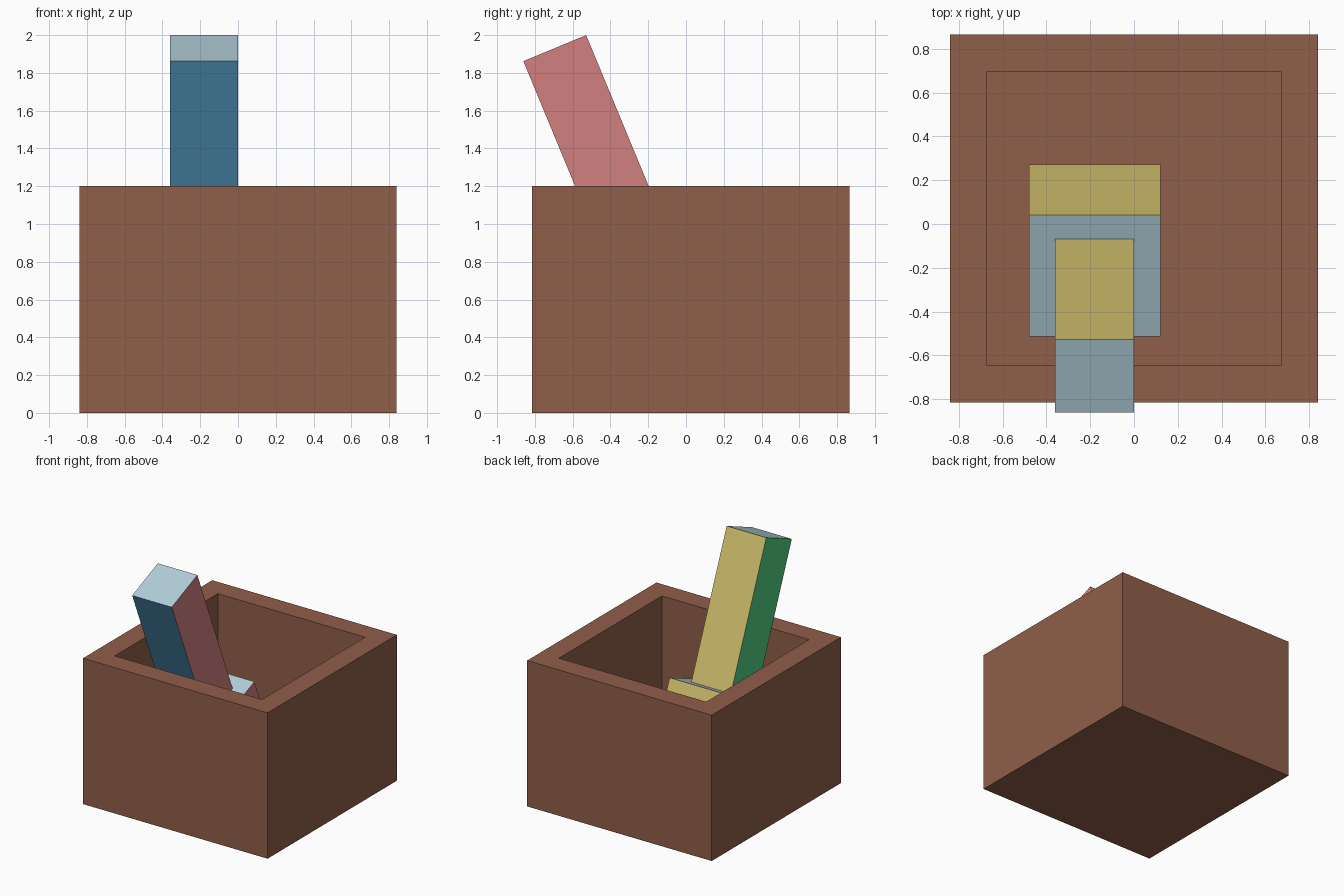
import bpy, bmesh, math
from mathutils import Matrix, Vector

cube = bpy.data.objects.get("Cube")
if cube:
    bpy.data.objects.remove(cube, do_unlink=True)


def linear(c):
    c /= 255
    return c / 12.92 if c <= 0.04045 else ((c + 0.055) / 1.055) ** 2.4


def material(name, *rgb):
    colour = [linear(c) for c in rgb] + [1]
    m = bpy.data.materials.new(name)
    m.use_nodes = True
    m.diffuse_color = colour
    m.node_tree.nodes["Principled BSDF"].inputs["Base Color"].default_value = colour
    return m


brown = material("clay brown", 144, 94, 74)
pale = material("pale blue", 178, 206, 216)
blue = material("blue", 80, 144, 183)
yellow = material("yellow", 208, 191, 108)
pink = material("pink", 210, 128, 128)
green = material("green", 80, 208, 130)


def add_box(bm, width, depth, height):
    """Box standing on the local origin."""
    bmesh.ops.create_cube(bm, size=1, matrix=Matrix.Translation((0, 0, height / 2))
                          @ Matrix.Diagonal((width, depth, height, 1)))
    bm.normal_update()


def finish(bm, name, materials, matrix):
    mesh = bpy.data.meshes.new(name)
    bm.to_mesh(mesh)
    bm.free()
    for m in materials:
        mesh.materials.append(m)
    obj = bpy.data.objects.new(name, mesh)
    obj.matrix_world = matrix
    bpy.context.collection.objects.link(obj)


# Square bowl: inset the top face and push it down to the floor
WALL, HEIGHT = 0.24, 1.2
bm = bmesh.new()
add_box(bm, 1.68, 1.68, HEIGHT)
top = max(bm.faces, key=lambda f: f.calc_center_median().z)
bmesh.ops.inset_region(bm, faces=[top], thickness=WALL)
well = bmesh.ops.extrude_discrete_faces(bm, faces=[top])["faces"][0]
bmesh.ops.translate(bm, verts=well.verts, vec=(0, 0, WALL - HEIGHT))
finish(bm, "bowl", [brown], Matrix.Translation((0, 0.025, 0)))

# Leaning pestle: a cube head with a long square handle, coloured by side
SIDES = [(Vector((0, 0, 1)), pale), (Vector((0, -1, 0)), blue), (Vector((0, 1, 0)), yellow),
         (Vector((1, 0, 0)), pink), (Vector((-1, 0, 0)), green)]
lean = Matrix.Translation((-0.18, -0.006, 0.268)) @ Matrix.Rotation(math.radians(22.5), 4, "X")


def pestle_part(name, side, height, base):
    bm = bmesh.new()
    add_box(bm, side, side, height)
    for f in bm.faces:
        f.material_index = max(range(len(SIDES)), key=lambda i: f.normal.dot(SIDES[i][0]))
    finish(bm, name, [m for _, m in SIDES], lean @ Matrix.Translation((0, 0, base)))


pestle_part("pestle_head", 0.6, 0.6, 0)
pestle_part("pestle_handle", 0.36, 1.2, 0.6)
